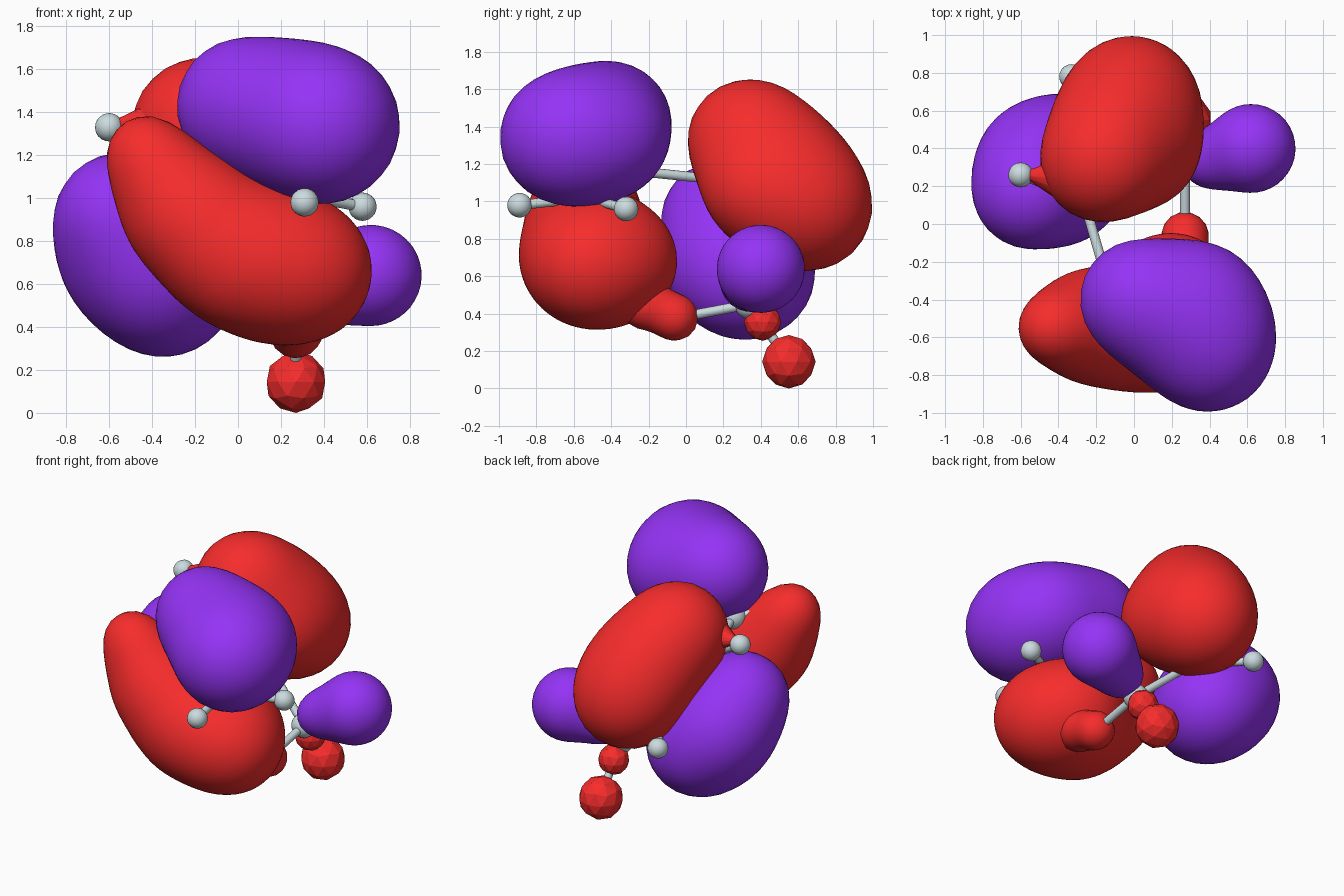
import bpy, bmesh, math
from mathutils import Vector

if "Cube" in bpy.data.objects:
    bpy.data.objects.remove(bpy.data.objects["Cube"])

def material(name, color):
    m = bpy.data.materials.new(name)
    m.diffuse_color = color
    m.use_nodes = True
    m.node_tree.nodes["Principled BSDF"].inputs["Base Color"].default_value = m.diffuse_color
    return m

RED = material("red", (0.93, 0.025, 0.025, 1))
PURPLE = material("purple", (0.30, 0.033, 0.92, 1))
PALE = material("pale", (0.60, 0.71, 0.74, 1))

def finish(name, bm, mat=None, angle=40):
    me = bpy.data.meshes.new(name)
    bm.to_mesh(me)
    bm.free()
    ob = bpy.data.objects.new(name, me)
    bpy.context.collection.objects.link(ob)
    if mat:
        me.materials.append(mat)
    bpy.ops.object.select_all(action='DESELECT')
    ob.select_set(True)
    bpy.context.view_layer.objects.active = ob
    bpy.ops.object.shade_smooth_by_angle(angle=math.radians(angle))
    return ob

def blend_distance(p, balls, k):
    # distance to a smooth union of balls
    d = 9.0
    for x, y, z, r in balls:
        e = (p - Vector((x, y, z))).length - r
        h = max(k - abs(d - e), 0) / k
        d = min(d, e) - h * h * k / 4
    return d

def lobe(name, mat, centre, balls, detail=4, k=0.3):
    # shrink a ball of rays onto the blended surface
    c = Vector(centre)
    bm = bmesh.new()
    bmesh.ops.create_icosphere(bm, subdivisions=detail, radius=1)
    for v in bm.verts:
        n = v.co.normalized()
        t = 1.6
        for _ in range(60):
            d = blend_distance(c + n * t, balls, k)
            if d < 0.0008:
                break
            t = max(t - d, 0.01)
        v.co = c + n * t
    return finish(name, bm, mat)

def ball(name, p, r, mat=None, detail=3, angle=30):
    bm = bmesh.new()
    bmesh.ops.create_icosphere(bm, subdivisions=detail, radius=r)
    bmesh.ops.translate(bm, verts=bm.verts, vec=p)
    return finish(name, bm, mat, angle)

def stick(name, a, b, r=0.026, tip=None, mat=PALE):
    a, b = Vector(a), Vector(b)
    bm = bmesh.new()
    bmesh.ops.create_cone(bm, cap_ends=True, segments=12, radius1=r,
                          radius2=r if tip is None else tip, depth=(b - a).length)
    rot = (b - a).to_track_quat('Z', 'Y').to_matrix()
    bmesh.ops.rotate(bm, verts=bm.verts, cent=(0, 0, 0), matrix=rot)
    bmesh.ops.translate(bm, verts=bm.verts, vec=(a + b) / 2)
    return finish(name, bm, mat)

# Skeleton: large joints, small end balls and connecting sticks
joints = [(0.27, -0.53, 1.02), (-0.13, -0.34, 1.17), (-0.27, 0.14, 1.12),
          (-0.12, 0.45, 0.79), (0.27, 0.34, 0.45)]
ends = [((0.31, -0.89, 0.98), 0), ((0.58, -0.32, 0.96), 0), ((-0.45, -0.54, 1.26), 1),
        ((-0.60, 0.26, 1.33), 2), ((-0.33, 0.78, 0.735), 3),
        ((0.62, 0.40, 0.62), 4), ((0.27, 0.55, 0.145), 4), ((0.27, -0.03, 0.38), 4)]
for i, p in enumerate(joints):
    ball(f"joint_{i}", p, 0.08, PALE)
    if i:
        stick(f"chain_stick_{i}", joints[i - 1], p)
for i, (p, j) in enumerate(ends):
    ball(f"end_ball_{i}", p, 0.066, PALE)
    stick(f"end_stick_{i}", joints[j], p)

# Upper front purple lobe
lobe("upper_front_lobe", PURPLE, (0.22, -0.48, 1.38),
     [(0.03, -0.40, 1.43, 0.315), (0.39, -0.64, 1.34, 0.355), (0.37, -0.39, 1.34, 0.24)])

# Lower front red curved lobe, and a small bump at its back
lobe("lower_front_lobe", RED, (0.03, -0.50, 0.76),
     [(-0.44, -0.55, 1.22, 0.155), (-0.27, -0.54, 0.96, 0.28), (-0.01, -0.55, 0.73, 0.33),
      (0.30, -0.52, 0.66, 0.32), (0.20, -0.33, 0.68, 0.26)], 5, 0.25)
lobe("lower_front_bump", RED, (0.27, -0.11, 0.41),
     [(0.27, -0.06, 0.38, 0.125), (0.26, -0.23, 0.46, 0.14)], 3, 0.1)

# Upper back red lobe with a small spur toward an end ball
lobe("upper_back_lobe", RED, (-0.04, 0.46, 1.17),
     [(-0.17, 0.33, 1.33, 0.32), (-0.08, 0.51, 1.20, 0.25),
      (0.09, 0.35, 1.05, 0.20), (-0.01, 0.655, 0.97, 0.34)])
stick("upper_back_spur", (-0.38, 0.24, 1.34), (-0.57, 0.26, 1.345), 0.12, 0.02, RED)

# Lower back purple lobe
lobe("lower_back_lobe", PURPLE, (-0.43, 0.26, 0.76),
     [(-0.55, 0.17, 0.91, 0.30), (-0.34, 0.355, 0.60, 0.325),
      (-0.38, 0.18, 0.62, 0.21), (-0.54, 0.36, 0.74, 0.20)])

# Purple teardrop at the right
lobe("right_teardrop", PURPLE, (0.58, 0.39, 0.63),
     [(0.62, 0.40, 0.64, 0.235), (0.39, 0.335, 0.56, 0.14)], 4, 0.15)

# Small faceted red blobs at the bottom
ball("bottom_blob", (0.27, 0.55, 0.143), 0.143, RED, 2, 15)
ball("neck_blob", (0.27, 0.41, 0.355), 0.10, RED, 2, 15)
